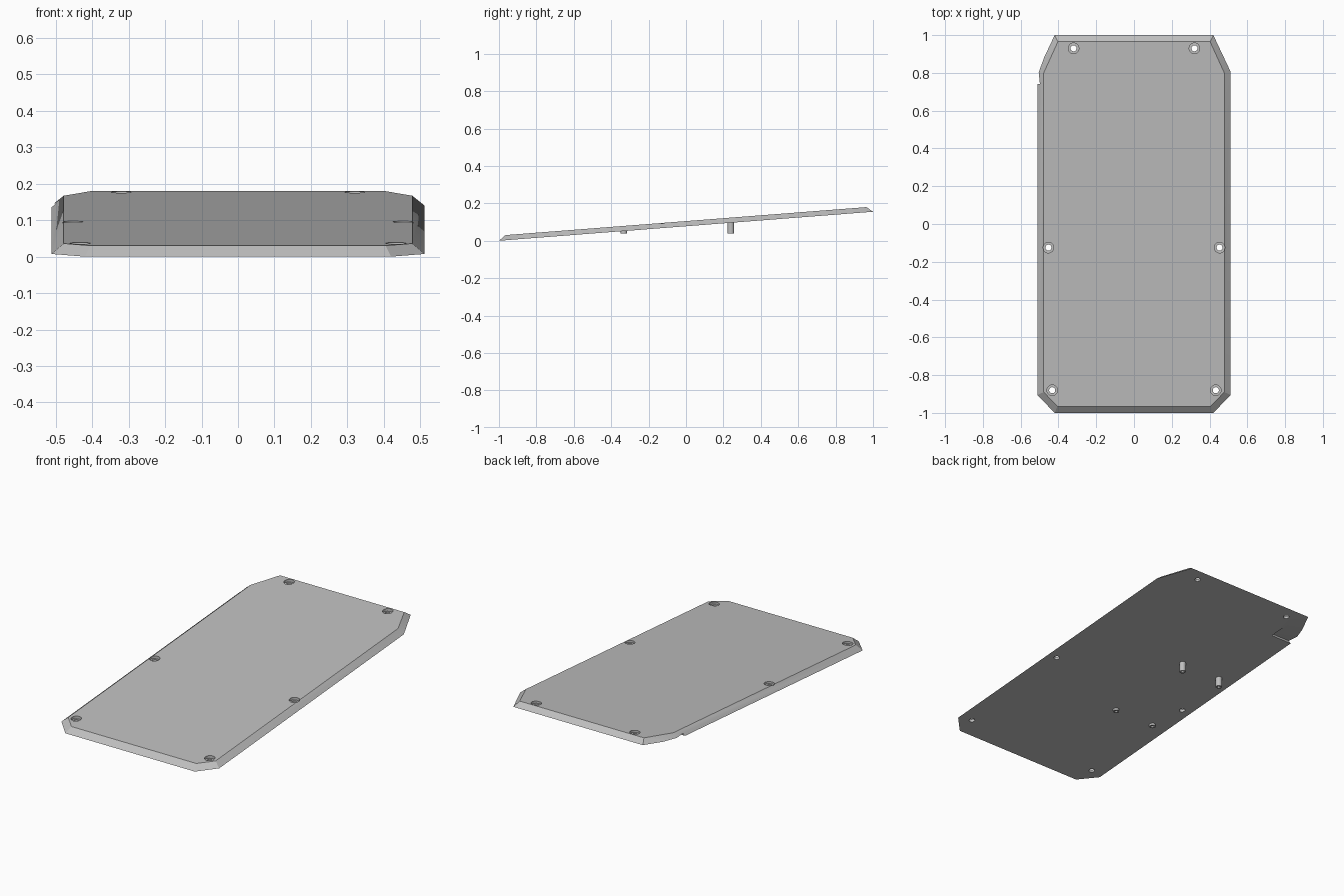
import bpy, bmesh
from math import radians

cube = bpy.data.objects.get("Cube")
if cube:
    bpy.data.objects.remove(cube, do_unlink=True)

SLOPE, THICK = 0.0775, 0.0275
POST_FOOT = 0.04


def underside(y):
    return SLOPE * (y + 1)


grey = bpy.data.materials.new("light_grey")
grey.use_nodes = True
colour = (0.52, 0.52, 0.52, 1)
grey.diffuse_color = colour
grey.node_tree.nodes["Principled BSDF"].inputs["Base Color"].default_value = colour


def make_object(name, bm):
    bmesh.ops.recalc_face_normals(bm, faces=bm.faces)
    mesh = bpy.data.meshes.new(name)
    bm.to_mesh(mesh)
    bm.free()
    mesh.materials.append(grey)
    obj = bpy.data.objects.new(name, mesh)
    bpy.context.collection.objects.link(obj)
    return obj


def cylinders(name, items, sides=32):
    """One object of upright cylinders, each given as x, y, low z, high z, radius."""
    bm = bmesh.new()
    for x, y, low, high, radius in items:
        made = bmesh.ops.create_cone(bm, cap_ends=True, segments=sides, radius1=radius,
                                     radius2=radius, depth=high - low)
        bmesh.ops.translate(bm, verts=made["verts"], vec=(x, y, (low + high) / 2))
    return make_object(name, bm)


def cut(obj, cutter):
    cutter.hide_render = True
    mod = obj.modifiers.new("cut", "BOOLEAN")
    mod.operation, mod.solver, mod.object = "DIFFERENCE", "EXACT", cutter
    bpy.context.view_layer.objects.active = obj
    bpy.ops.object.modifier_apply(modifier=mod.name)
    bpy.data.objects.remove(cutter, do_unlink=True)


# Sloping plate with clipped corners and bevelled rim
def outline(bm, half, lift):
    points = half + [(-x, y) for x, y in reversed(half)]
    return [bm.verts.new((x, y, underside(y) + lift)) for x, y in points]


bm = bmesh.new()
lower = outline(bm, [(0.42, -1), (0.512, -0.905), (0.512, 0.805), (0.42, 1)], 0)
upper = outline(bm, [(0.405, -0.965), (0.478, -0.89), (0.478, 0.80), (0.403, 0.965)], THICK)
bm.faces.new(lower)
bm.faces.new(upper)
for i in range(len(lower)):
    j = (i + 1) % len(lower)
    bm.faces.new((lower[i], lower[j], upper[j], upper[i]))
plate = make_object("base_plate", bm)

# Stepped screw holes, mirrored across the plate
holes = [(s * x, y) for x, y in ((0.32, 0.93), (0.453, -0.125), (0.433, -0.88)) for s in (-1, 1)]
cut(plate, cylinders("counterbores", [(x, y, underside(y) + 0.0135, underside(y) + 0.1, 0.028)
                                      for x, y in holes]))
cut(plate, cylinders("bores", [(x, y, underside(y) - 0.1, underside(y) + 0.1, 0.016)
                               for x, y in holes]))

# Level-topped relief under the back right edge
bm = bmesh.new()
bmesh.ops.create_cube(bm, size=1)
bmesh.ops.scale(bm, verts=bm.verts, vec=(0.3, 0.4, 0.2))
bmesh.ops.translate(bm, verts=bm.verts, vec=(-0.526, 0.94, 0.046))
cut(plate, make_object("edge_relief", bm))

# Hollow-ended upright posts under the plate
posts = [(x, y) for y in (0.24, -0.333) for x in (-0.15, -0.412)]
standoffs = cylinders("support_posts", [(x, y, POST_FOOT, underside(y) + 0.006, 0.0175)
                                        for x, y in posts])
cut(standoffs, cylinders("post_bores", [(x, y, 0, underside(y) - 0.002, 0.009)
                                        for x, y in posts]))

for obj in (plate, standoffs):
    bpy.ops.object.select_all(action="DESELECT")
    obj.select_set(True)
    bpy.context.view_layer.objects.active = obj
    bpy.ops.object.shade_smooth_by_angle(angle=radians(20))
